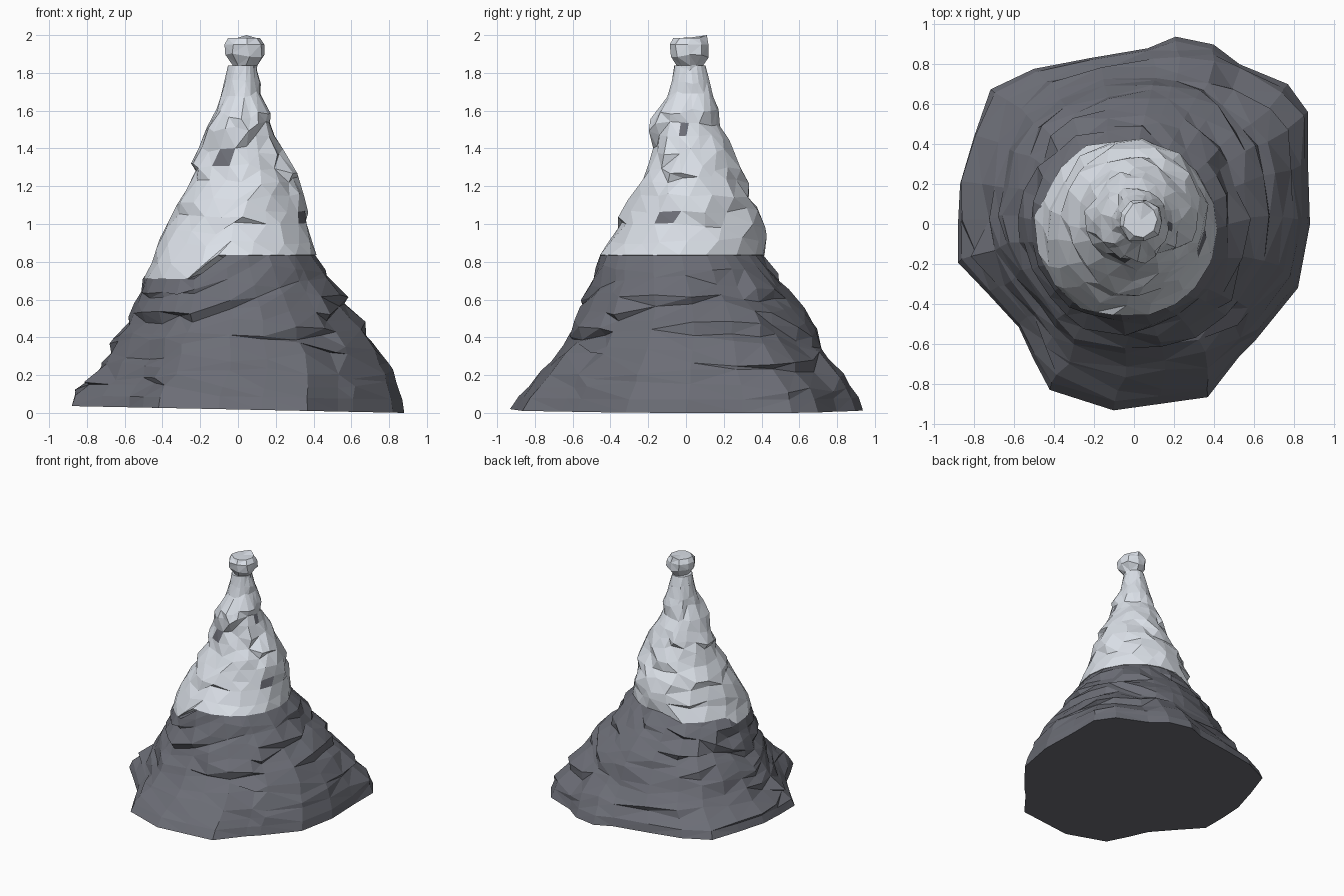
import bpy, bmesh, math, random
from mathutils import Vector

if "Cube" in bpy.data.objects:
    bpy.data.objects.remove(bpy.data.objects["Cube"])

random.seed(11)


def material(name, rgb):
    m = bpy.data.materials.new(name)
    m.diffuse_color = (*rgb, 1)
    m.use_nodes = True
    m.node_tree.nodes["Principled BSDF"].inputs["Base Color"].default_value = m.diffuse_color
    return m


ROCK = material("slate_rock", (0.150, 0.155, 0.182))
SNOW = material("snow", (0.72, 0.76, 0.82))

# Height profile: z, left x, right x, front y, back y
PROFILE = [
    (0.00, -0.88, 0.88, -0.94, 0.94), (0.05, -0.88, 0.87, -0.92, 0.93),
    (0.13, -0.85, 0.87, -0.85, 0.90), (0.20, -0.74, 0.83, -0.80, 0.84),
    (0.33, -0.68, 0.77, -0.67, 0.74), (0.40, -0.65, 0.71, -0.62, 0.71),
    (0.50, -0.56, 0.64, -0.59, 0.67), (0.63, -0.52, 0.55, -0.52, 0.57),
    (0.72, -0.49, 0.49, -0.49, 0.49), (0.83, -0.44, 0.41, -0.46, 0.41),
    (1.00, -0.38, 0.37, -0.36, 0.42), (1.20, -0.26, 0.33, -0.25, 0.32),
    (1.30, -0.24, 0.29, -0.20, 0.28), (1.40, -0.19, 0.23, -0.17, 0.24),
    (1.50, -0.17, 0.17, -0.19, 0.20), (1.60, -0.11, 0.16, -0.16, 0.16),
    (1.70, -0.08, 0.12, -0.08, 0.14), (1.84, -0.05, 0.09, -0.06, 0.10),
]

# Irregular footprint, counter-clockwise
BASE = [(.88, 0), (.87, .3), (.87, .56), (.77, .70), (.53, .80), (.40, .90),
        (.21, .94), (.07, .88), (-.22, .83), (-.50, .78), (-.72, .68),
        (-.80, .44), (-.87, .20), (-.88, 0), (-.88, -.20), (-.72, -.36),
        (-.57, -.52), (-.50, -.68), (-.42, -.84), (-.10, -.94), (.13, -.905),
        (.37, -.87), (.53, -.66), (.61, -.58), (.82, -.32)]

# Bare rock patches in the snow
PATCHES = [(-0.09, -0.17, 1.35), (0.36, -0.10, 1.03), (0.17, -0.03, 1.49)]


def extents(z):
    """Centre and half-widths of the mountain at height z."""
    z = min(max(z, 0), PROFILE[-1][0])
    for a, b in zip(PROFILE, PROFILE[1:]):
        if z <= b[0]:
            t = (z - a[0]) / (b[0] - a[0])
            l, r, f, k = (p + (q - p) * t for p, q in zip(a[1:], b[1:]))
            return (l + r) / 2, (f + k) / 2, (r - l) / 2, (k - f) / 2


def snowline(direction):
    """Snow reaches lower on the front left shoulder."""
    a = math.degrees(math.atan2(direction.y, direction.x)) % 360
    if 170 < a < 256:
        return 0.71
    return 0.78 if 110 < a <= 170 else 0.835


def place(direction, z, push=0.0):
    """Point on the mountain side, blending the footprint into a circle."""
    cx, cy, a, b = extents(z)
    w = max(0, 1 - z / 0.6)
    d = direction * w + direction.normalized() * (1 - w)
    out = direction.normalized() * push
    return Vector((cx + a * d.x + out.x, cy + b * d.y + out.y, z))


def ledges(rows, cols, depth, runs):
    """Random overhanging runs: upper row pushed out, row below pulled in."""
    push = [[random.uniform(-.5, .5) * depth for _ in range(cols)] for _ in range(rows)]
    drop = [[random.uniform(-.6, .6) * depth for _ in range(cols)] for _ in range(rows)]
    for _ in range(runs):
        i, j = random.randrange(2, rows - 1), random.randrange(cols)
        for k in range(random.choice((1, 1, 2, 2))):
            c = (j + k) % cols
            push[i][c] = depth * 0.7
            push[i - 1][c] = -depth * 0.8
            drop[i][c] = -depth * 0.7
    return push, drop


def loft(name, rings, mats, patches=()):
    """Skin rings of points, cap both ends, recolour faces nearest patches."""
    bm = bmesh.new()
    vs = [[bm.verts.new(p) for p in ring] for ring in rings]
    n = len(rings[0])
    sides = []
    for lo, hi in zip(vs, vs[1:]):
        for j in range(n):
            k = (j + 1) % n
            sides.append(bm.faces.new((lo[j], lo[k], hi[k], hi[j])))
    for ring, flip in ((vs[0], True), (vs[-1], False)):
        hub = bm.verts.new(sum((v.co for v in ring), Vector()) / n)
        for j in range(n):
            tri = (ring[j], ring[(j + 1) % n], hub)
            bm.faces.new(tri[::-1] if flip else tri)
    for p in patches:
        face = min(sides, key=lambda f: (f.calc_center_median() - Vector(p)).length)
        face.material_index = 1
    bmesh.ops.triangulate(bm, faces=bm.faces[:], quad_method='SHORT_EDGE')
    me = bpy.data.meshes.new(name)
    bm.to_mesh(me)
    bm.free()
    for m in mats:
        me.materials.append(m)
    ob = bpy.data.objects.new(name, me)
    bpy.context.collection.objects.link(ob)
    return ob


# Rocky lower slopes
dirs = [Vector((x / 0.88, y / 0.94)) for x, y in BASE]
ROWS = 12
push, drop = ledges(ROWS + 1, len(dirs), 0.032, 36)
rings = []
for i in range(ROWS + 1):
    phase, ring = random.uniform(0, 6.28), []
    for j, d in enumerate(dirs):
        z0 = 0.018 - 0.018 * d.x
        z = z0 + (snowline(d) - z0) * i / ROWS
        edge = 1 if 1 < i < ROWS else 0
        z += edge * (drop[i][j] + 0.02 * math.sin(math.atan2(d.y, d.x) * 3 + phase))
        ring.append(place(d, z, edge * push[i][j]))
    rings.append(ring)
loft("rock_slopes", rings, [ROCK])

# Snowy upper cone, its facets swirling slightly as they rise
COLS, ROWS, SWIRL = 18, 13, 0.09
angles = [2 * math.pi * (j + random.uniform(-.2, .2)) / COLS for j in range(COLS)]
push, drop = ledges(ROWS + 1, COLS, 0.024, 26)
rings = []
for i in range(ROWS + 1):
    phase, ring = random.uniform(0, 6.28), []
    for j, a in enumerate(angles):
        z0 = snowline(Vector((math.cos(a), math.sin(a))))
        z = z0 + (1.84 - z0) * i / ROWS
        a += SWIRL * i + (random.uniform(-.07, .07) if i else 0)
        d = Vector((math.cos(a), math.sin(a)))
        edge = 1 if 0 < i < ROWS else 0
        calm = min(1, extents(z)[2] / 0.2)
        if min((place(d, z) - Vector(p)).length for p in PATCHES) < 0.11:
            calm *= 0.2
        z += edge * (calm * drop[i][j] + 0.015 * math.sin(a + phase))
        ring.append(place(d, z, edge * calm * push[i][j] + (0.008 if i == 0 else 0.003)))
    rings.append(ring)
loft("snow_cone", rings, [SNOW, ROCK], PATCHES)

# Knobbly snow cap on the tip
rings = []
for z, r in ((1.77, 0.06), (1.83, 0.065), (1.895, 0.108), (1.95, 0.112), (1.985, 0.088)):
    ring = []
    for j in range(9):
        a = 2 * math.pi * (j + random.uniform(-.15, .15)) / 9
        s = r * random.uniform(0.92, 1.06)
        dz = random.uniform(-.015, .015) if z < 1.95 else 0
        ring.append(Vector((0.035 + s * math.cos(a), 0.018 + s * math.sin(a), z + dz)))
    rings.append(ring)
rings[-1][2].z = 2.0
loft("tip_knob", rings, [SNOW])
